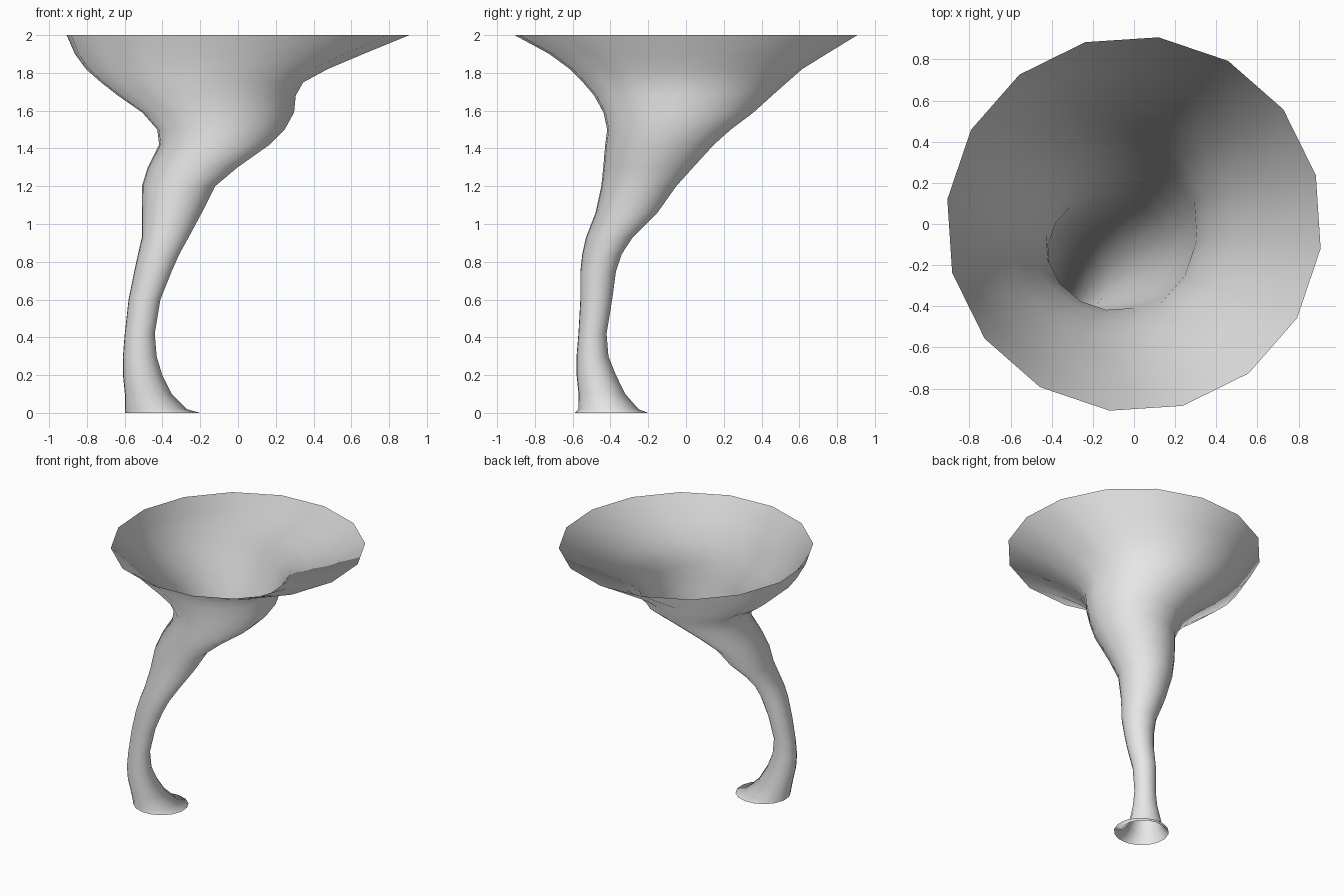
import bpy
import bmesh
from math import cos, sin, radians
from mathutils import Vector

# Remove the default cube only
default_cube = bpy.data.objects.get("Cube")
if default_cube:
    bpy.data.objects.remove(default_cube, do_unlink=True)

SIDES = 16
START_ANGLE = radians(15)
STEP = radians(360 / SIDES)
NORMAL_TILT = 0.2  # how far the soft shading follows the flare of the walls

# Cross-sections of the funnel in hundredths of a unit:
# height, left edge x, right edge x, front edge y, back edge y
SECTIONS = [
    (0, -60, -20, -59, -20),
    (2, -60, -27, -57, -25),
    (10, -60, -35, -57, -32),
    (20, -61, -40, -58, -37),
    (30, -61, -43, -58, -41),
    (42, -60, -44, -57, -42),
    (60, -58, -41, -56, -39),
    (75, -55, -35, -56, -37),
    (84, -53, -31, -55, -34),
    (93, -51, -26, -53, -28),
    (106, -51, -19, -48, -15),
    (120, -51, -12, -45, -5),
    (130, -48, 0, -44, 4),
    (142, -42, 17, -43, 15),
    (150, -43, 25, -42, 24),
    (159, -51, 30, -44, 36),
    (168, -64, 31, -49, 46),
    (175, -73, 35, -55, 54),
    (182, -81, 48, -62, 62),
    (190, -87, 67, -73, 75),
    (200, -91.5, 91.5, -91.5, 91.5),
]


def make_material(name, color):
    """Create a plain flat material with matching viewport colour."""
    material = bpy.data.materials.new(name)
    material.use_nodes = True
    material.diffuse_color = color
    shader = material.node_tree.nodes["Principled BSDF"]
    shader.inputs["Base Color"].default_value = color
    return material


def add_ring(bm, section):
    """Add one elliptical ring of vertices that fits the given edges."""
    z, left, right, front, back = [value / 100 for value in section]
    center_x, center_y = (left + right) / 2, (front + back) / 2
    radius_x, radius_y = (right - left) / 2, (back - front) / 2
    ring = []
    for i in range(SIDES):
        angle = START_ANGLE + i * STEP
        ring.append(bm.verts.new((
            center_x + radius_x * cos(angle),
            center_y + radius_y * sin(angle),
            z,
        )))
    return ring


def bridge(bm, lower, upper):
    """Join two neighbouring rings with quads."""
    for i in range(SIDES):
        j = (i + 1) % SIDES
        bm.faces.new((lower[i], lower[j], upper[j], upper[i]))


def soften_normals(mesh):
    """Shade the shell softly, as a round tube whose walls flare only a little."""
    normals = []
    for vertex in mesh.vertices:
        x, y, z = vertex.normal
        normals.append(Vector((x, y, z * NORMAL_TILT)).normalized())
    mesh.normals_split_custom_set_from_vertices(normals)


# Curved funnel: an open shell from the small foot up to the wide rim
bm = bmesh.new()
rings = [add_ring(bm, section) for section in SECTIONS]
for lower, upper in zip(rings, rings[1:]):
    bridge(bm, lower, upper)

mesh = bpy.data.meshes.new("curved_funnel")
bm.to_mesh(mesh)
bm.free()
mesh.shade_smooth()
soften_normals(mesh)
mesh.materials.append(make_material("light_grey", (0.8, 0.8, 0.8, 1)))

funnel = bpy.data.objects.new("curved_funnel", mesh)
bpy.context.collection.objects.link(funnel)
